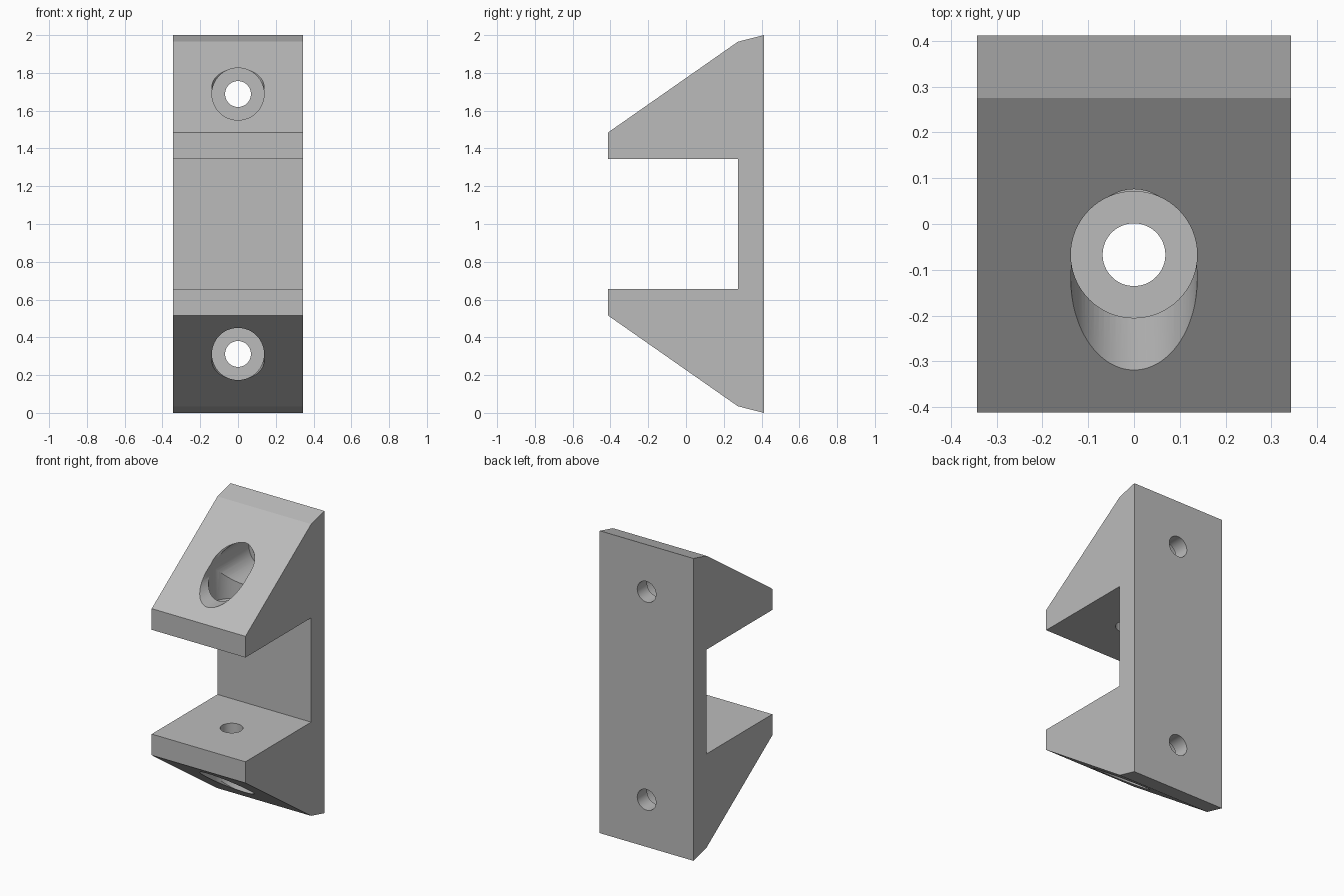
import bpy
import bmesh
import math
from mathutils import Matrix, Vector

cube = bpy.data.objects.get("Cube")
if cube:
    bpy.data.objects.remove(cube, do_unlink=True)

HALF_WIDTH = 0.343
BORE_Y, BORE_Z = -0.067, 0.688   # where the two bores of an arm cross (z from the middle)
HOLE_R, BORE_R = 0.0685, 0.138
WALL = 0.103                     # material left under each counterbore
BACK, GAP = 0.412, 0.345         # back face y, half height of the slot

grey = bpy.data.materials.new("plain grey")
grey.use_nodes = True
grey.diffuse_color = (0.5, 0.5, 0.5, 1)
grey.node_tree.nodes["Principled BSDF"].inputs["Base Color"].default_value = (0.5, 0.5, 0.5, 1)


def new_object(name, bm):
    bmesh.ops.recalc_face_normals(bm, faces=bm.faces[:])
    mesh = bpy.data.meshes.new(name)
    bm.to_mesh(mesh)
    bm.free()
    mesh.materials.append(grey)
    obj = bpy.data.objects.new(name, mesh)
    bpy.context.collection.objects.link(obj)
    return obj


def rod(name, start, end, radius):
    """Cylindrical cutter between two points."""
    start, end = Vector(start), Vector(end)
    axis = end - start
    bm = bmesh.new()
    turn = axis.to_track_quat('Z', 'Y').to_matrix().to_4x4()
    bmesh.ops.create_cone(bm, cap_ends=True, segments=64, radius1=radius, radius2=radius,
                          depth=axis.length,
                          matrix=Matrix.Translation((start + end) / 2) @ turn)
    obj = new_object(name, bm)
    obj.hide_render = True
    return obj


# Bracket body: mirrored side profile, extruded across the width
upper = [(BACK, 1.0), (0.275, 0.965), (-BACK, 0.485), (-BACK, GAP), (0.275, GAP)]
profile = upper + [(y, -z) for y, z in reversed(upper)]
bm = bmesh.new()
side = bm.faces.new([bm.verts.new((-HALF_WIDTH, y, 1 + z)) for y, z in profile])
grown = bmesh.ops.extrude_face_region(bm, geom=[side])["geom"]
bmesh.ops.translate(bm, vec=(2 * HALF_WIDTH, 0, 0),
                    verts=[v for v in grown if isinstance(v, bmesh.types.BMVert)])
body = new_object("bracket", bm)

# Counterbored screw holes: one along y and one along z in each arm
cutters = []
for s in (1, -1):
    z = 1 + s * BORE_Z
    floor = 1 + s * (GAP + WALL)
    cutters += [
        rod("back_counterbore", (0, BACK - WALL, z), (0, -0.6, z), BORE_R),
        rod("arm_counterbore", (0, BORE_Y, floor), (0, BORE_Y, 1 + s * 1.2), BORE_R),
        rod("back_hole", (0, 0.2, z), (0, 0.6, z), HOLE_R),
        rod("arm_hole", (0, BORE_Y, 1 + s * 0.2), (0, BORE_Y, 1 + s * 0.6), HOLE_R),
    ]

bpy.ops.object.select_all(action='DESELECT')
body.select_set(True)
bpy.context.view_layer.objects.active = body
for cutter in cutters:
    mod = body.modifiers.new(cutter.name, 'BOOLEAN')
    mod.operation = 'DIFFERENCE'
    mod.solver = 'EXACT'
    mod.object = cutter
    bpy.ops.object.modifier_apply(modifier=mod.name)
for cutter in cutters:
    bpy.data.objects.remove(cutter, do_unlink=True)

bpy.ops.object.shade_smooth_by_angle(angle=math.radians(30))
# Keep the shallow lip at both ends crisp
body.data.update()
for edge in body.data.edges:
    a, b = (body.data.vertices[i].co for i in edge.vertices)
    if abs(a.x - b.x) > HALF_WIDTH:
        edge.use_edge_sharp = True
